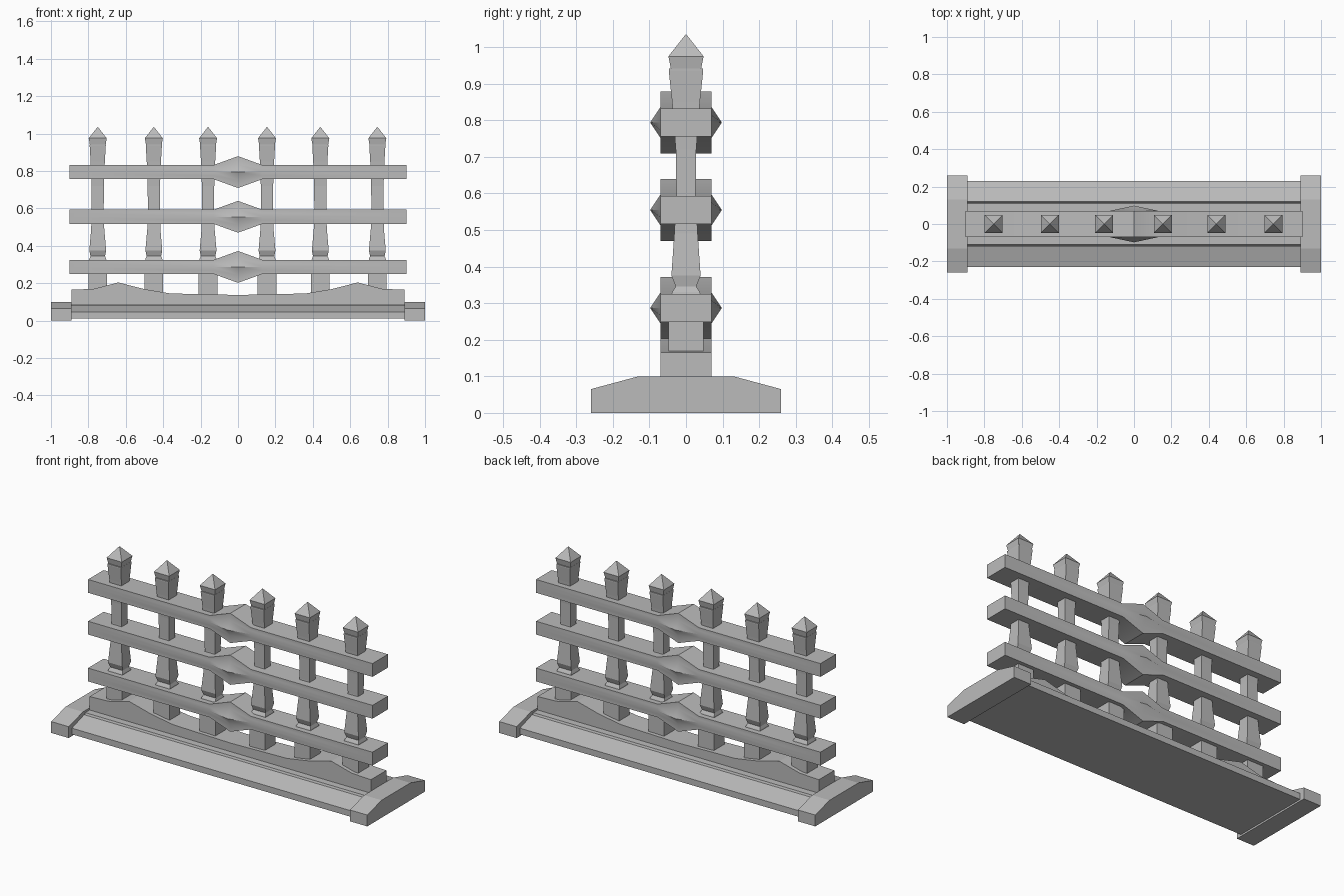
import bpy, bmesh, math

cube = bpy.data.objects.get("Cube")
if cube:
    bpy.data.objects.remove(cube, do_unlink=True)

stone = bpy.data.materials.new("grey_stone")
stone.use_nodes = True
GREY = (0.5, 0.5, 0.5, 1)
stone.diffuse_color = GREY
stone.node_tree.nodes["Principled BSDF"].inputs["Base Color"].default_value = GREY


def loft(name, rings, smooth=None):
    """Skin a list of equal-length point rings and cap both ends."""
    bm = bmesh.new()
    loops = [[bm.verts.new(p) for p in ring] for ring in rings]
    n = len(loops[0])
    for a, b in zip(loops, loops[1:]):
        for i in range(n):
            j = (i + 1) % n
            bm.faces.new((a[i], a[j], b[j], b[i]))
    bm.faces.new(loops[0])
    bm.faces.new(loops[-1])
    bmesh.ops.recalc_face_normals(bm, faces=bm.faces)
    mesh = bpy.data.meshes.new(name)
    bm.to_mesh(mesh)
    bm.free()
    mesh.materials.append(stone)
    obj = bpy.data.objects.new(name, mesh)
    bpy.context.collection.objects.link(obj)
    if smooth:
        bpy.ops.object.select_all(action='DESELECT')
        obj.select_set(True)
        bpy.context.view_layer.objects.active = obj
        bpy.ops.object.shade_smooth_by_angle(angle=math.radians(smooth))
    return obj


def extrude_x(name, half_profile, x0, x1):
    """Extrude a profile of (y, z) points, mirrored across y = 0, along x."""
    outline = half_profile + [(-y, z) for y, z in reversed(half_profile)]
    return loft(name, [[(x, y, z) for y, z in outline] for x in (x0, x1)])


# Base: sloped slab with a small step, and a gabled cap at each end
extrude_x("base_slab", [(0.23, 0.01), (0.23, 0.045), (0.12, 0.08),
                        (0.115, 0.075), (0.11, 0.088)], -0.9, 0.9)
cap = [(0.26, 0), (0.26, 0.065), (0.13, 0.1)]
extrude_x("left_end_cap", cap, 0.89, 1.0)
extrude_x("right_end_cap", cap, -1.0, -0.89)

# Plinth with a wavy top edge
wave = [(0, 0.137), (0.36, 0.145), (0.5, 0.168), (0.64, 0.204), (0.77, 0.17), (0.89, 0.165)]
wave = [(-x, z) for x, z in reversed(wave[1:])] + wave
loft("plinth", [[(x, -0.07, 0.08), (x, -0.07, z), (x, 0.07, z), (x, 0.07, 0.08)]
                for x, z in wave], 25)


# Rails with a faceted swelling in the middle
def rail_ring(x, z, height, shoulder, bulge):
    side = [(0.07, -height), (0.07, -shoulder), (bulge, 0), (0.07, shoulder), (0.07, height)]
    outline = side + [(-y, -h) for y, h in side]
    return [(x, y, z + h) for y, h in outline]


for name, z in (("lower_rail", 0.287), ("middle_rail", 0.555), ("upper_rail", 0.794)):
    end, swell = (0.038, 0.02, 0.07), (0.085, 0.042, 0.098)
    loft(name, [rail_ring(-0.9, z, *end), rail_ring(-0.13, z, *end), rail_ring(0, z, *swell),
                rail_ring(0.13, z, *end), rail_ring(0.9, z, *end)], 35)

# Square turned posts: (height, half width in x, half depth in y), ending in a pointed finial
post = [(0.1, 0.05, 0.048), (0.3, 0.05, 0.048), (0.33, 0.045, 0.038), (0.345, 0.039, 0.028),
        (0.375, 0.045, 0.04), (0.49, 0.035, 0.032), (0.6, 0.032, 0.026), (0.72, 0.033, 0.028),
        (0.85, 0.038, 0.038), (0.935, 0.043, 0.047), (0.942, 0.043, 0.047)]
finial = [(0.94, 0.042, 0.041), (0.975, 0.048, 0.048), (1.035, 0.001, 0.001)]


def square_rings(x, levels):
    return [[(x - a, -b, z), (x + a, -b, z), (x + a, b, z), (x - a, b, z)] for z, a, b in levels]


for i, x in enumerate((-0.75, -0.45, -0.16, 0.155, 0.44, 0.745), 1):
    loft(f"post_{i}", square_rings(x, post))
    loft(f"post_finial_{i}", square_rings(x, finial))
